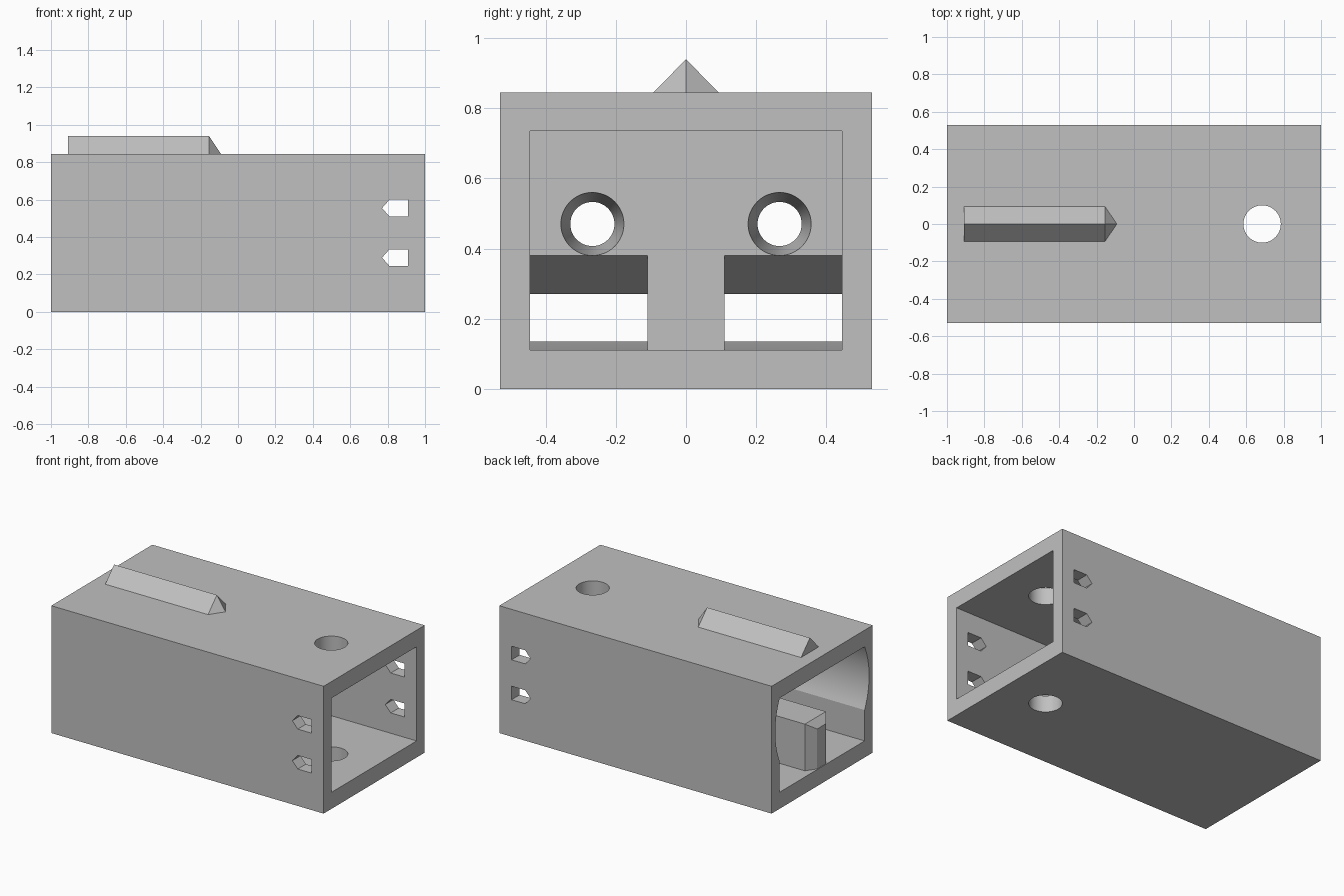
import bpy, bmesh, math

cube = bpy.data.objects.get("Cube")
if cube:
    bpy.data.objects.remove(cube, do_unlink=True)

grey = bpy.data.materials.new("plain_grey")
grey.use_nodes = True
colour = (0.53, 0.53, 0.53, 1)
grey.diffuse_color = colour
grey.node_tree.nodes["Principled BSDF"].inputs["Base Color"].default_value = colour


def finish(name, bm):
    bmesh.ops.recalc_face_normals(bm, faces=bm.faces[:])
    mesh = bpy.data.meshes.new(name)
    bm.to_mesh(mesh)
    bm.free()
    mesh.materials.append(grey)
    ob = bpy.data.objects.new(name, mesh)
    bpy.context.collection.objects.link(ob)
    return ob


def loft(name, sections, axis="X"):
    """Skin matching profiles placed at stations along an axis."""
    place = {"X": lambda t, a, b: (t, a, b),
             "Y": lambda t, a, b: (a, t, b),
             "Z": lambda t, a, b: (a, b, t)}[axis]
    bm = bmesh.new()
    rings = [[bm.verts.new(place(t, a, b)) for a, b in prof] for t, prof in sections]
    for r, s in zip(rings, rings[1:]):
        for i in range(len(r)):
            j = (i + 1) % len(r)
            bm.faces.new((r[i], r[j], s[j], s[i]))
    bm.faces.new(rings[0])
    bm.faces.new(rings[-1])
    return finish(name, bm)


def rect(a0, a1, b0, b1):
    return [(a0, b0), (a1, b0), (a1, b1), (a0, b1)]


def circle(a, b, r, n=48):
    return [(a + r * math.cos(math.tau * i / n), b + r * math.sin(math.tau * i / n))
            for i in range(n)]


# Dimensions shared by the housing and its cavities
W, H = 0.53, 0.845
IN, FLOOR, CEIL = 0.445, 0.11, 0.735
WALL = 0.1

housing = loft("housing", [(-1, rect(-W, W, 0, H)), (1, rect(-W, W, 0, H))])
cutters = []

# Rectangular cavity at one end
box = rect(-IN, IN, FLOOR, CEIL)
cutters.append(loft("socket_cutter", [(WALL, box), (1.2, box)]))

# Cavity with bulging cylindrical sides at the other end
cz, half = 0.525, CEIL - 0.525
r = math.hypot(IN, half)
ang = math.atan2(half, IN)
arc = [(r * math.cos(t), cz + r * math.sin(t))
       for t in (-ang + 2 * ang * i / 16 for i in range(17))]
profile = [(IN, FLOOR)] + arc + [(-y, z) for y, z in reversed(arc)] + [(-IN, FLOOR)]
cutters.append(loft("round_cutter", [(-1.2, profile), (-WALL, profile)]))

# Tapered windows and conical holes through the inner wall
for s in (-1, 1):
    y0, y1 = sorted((s * 0.11, s * IN))
    wide, tight = rect(y0, y1, FLOOR, 0.38), rect(y0, y1, 0.135, 0.27)
    cutters.append(loft("window_cutter", [(0.2, wide), (WALL, wide),
                                          (-WALL, tight), (-0.2, tight)]))
    big, small = circle(s * 0.267, 0.47, 0.09), circle(s * 0.267, 0.47, 0.063)
    cutters.append(loft("cone_cutter", [(0.2, big), (WALL, big),
                                        (-WALL, small), (-0.2, small)]))

# Round hole through roof and floor
hole = circle(0.685, 0, 0.1)
cutters.append(loft("bolt_cutter", [(-0.1, hole), (1, hole)], "Z"))

# Arrow-shaped holes through both sides
for z in (0.29, 0.555):
    arrow = [(0.77, z), (0.81, z - 0.045), (0.91, z - 0.045),
             (0.91, z + 0.045), (0.81, z + 0.045)]
    cutters.append(loft("arrow_cutter", [(-0.7, arrow), (0.7, arrow)], "Y"))

for c in cutters:
    c.hide_render = True
    mod = housing.modifiers.new(c.name, "BOOLEAN")
    mod.operation, mod.solver, mod.object = "DIFFERENCE", "EXACT", c

# Bake the cuts and discard the cutters
deps = bpy.context.evaluated_depsgraph_get()
baked = bpy.data.meshes.new_from_object(housing.evaluated_get(deps))
housing.modifiers.clear()
housing.data = baked
for c in cutters:
    bpy.data.objects.remove(c, do_unlink=True)

# Central divider with a chamfered nose
body = rect(-0.11, 0.11, FLOOR - 0.01, 0.42)
nose = rect(-0.045, 0.045, FLOOR - 0.01, 0.375)
loft("divider", [(-0.995, nose), (-0.95, body), (-0.05, body)])

# Triangular pointer ridge on the roof
bm = bmesh.new()
for x in (-0.91, -0.155):
    for y, z in ((-0.095, H - 0.002), (0.095, H - 0.002), (0, 0.94)):
        bm.verts.new((x, y, z))
bm.verts.new((-0.09, 0, H - 0.002))
bmesh.ops.convex_hull(bm, input=bm.verts[:])
finish("pointer_ridge", bm)

# Smooth the round surfaces only
bpy.ops.object.select_all(action="DESELECT")
housing.select_set(True)
bpy.context.view_layer.objects.active = housing
bpy.ops.object.shade_smooth_by_angle(angle=math.radians(20))
